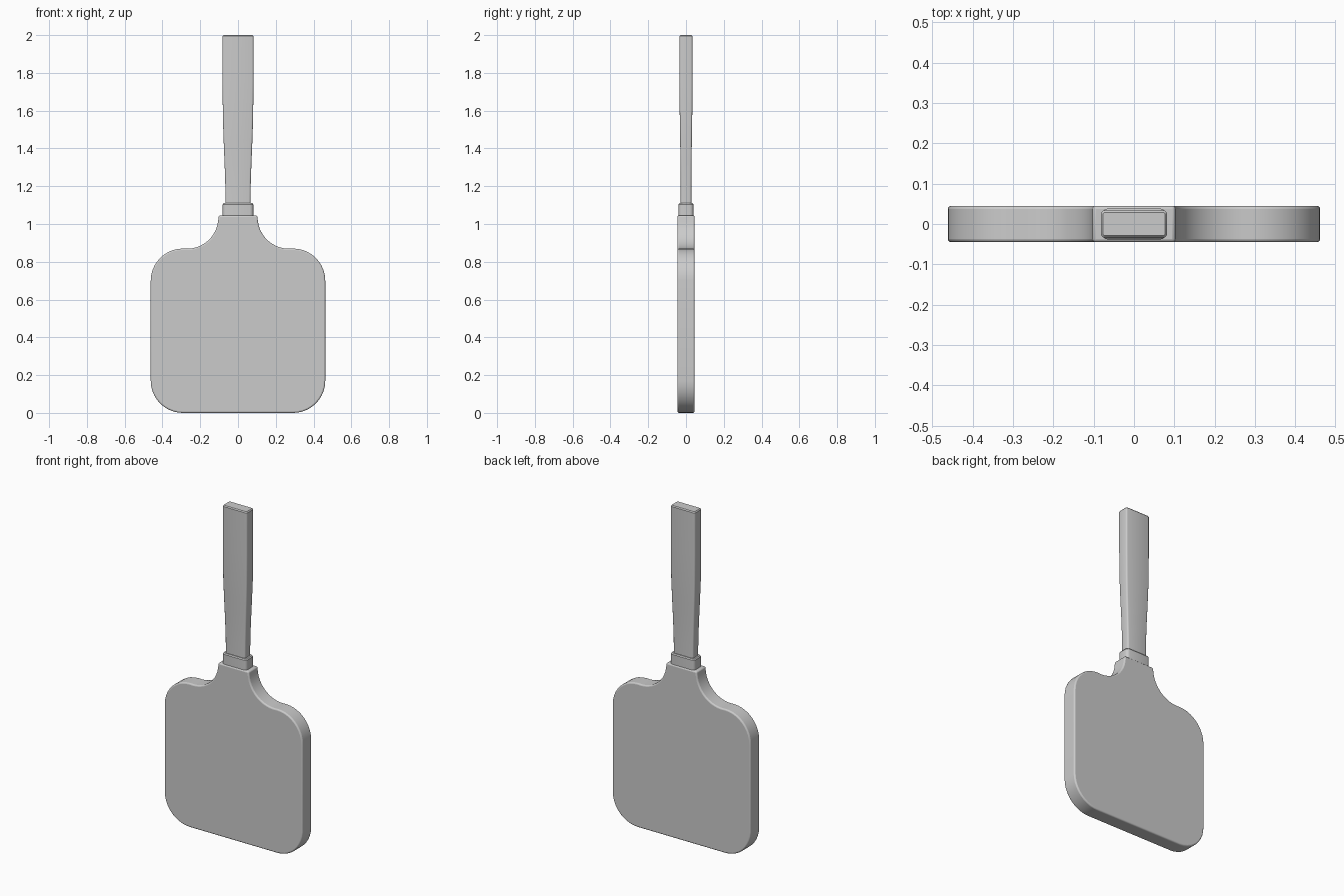
import bpy, bmesh
from math import sin, cos, radians

if "Cube" in bpy.data.objects:
    bpy.data.objects.remove(bpy.data.objects["Cube"])


def arc(cx, cy, r, a0, a1, n=10):
    return [(cx + r * cos(radians(a0 + (a1 - a0) * i / n)),
             cy + r * sin(radians(a0 + (a1 - a0) * i / n))) for i in range(n + 1)]


def finish(bm, name, bevel=0.0):
    bmesh.ops.recalc_face_normals(bm, faces=bm.faces)
    me = bpy.data.meshes.new(name)
    bm.to_mesh(me)
    bm.free()
    ob = bpy.data.objects.new(name, me)
    bpy.context.collection.objects.link(ob)
    bpy.ops.object.select_all(action='DESELECT')
    ob.select_set(True)
    bpy.context.view_layer.objects.active = ob
    bpy.ops.object.shade_smooth_by_angle(angle=radians(35))
    if bevel:
        mod = ob.modifiers.new("edge_round", 'BEVEL')
        mod.width = bevel
        mod.segments = 3
        mod.limit_method = 'ANGLE'
        mod.angle_limit = radians(35)
        bpy.ops.object.modifier_move_to_index(modifier=mod.name, index=0)
    return ob


def ring(hx, hy, r, n=3):
    # rounded rectangle cross-section
    pts = []
    for sx, sy, a in ((1, 1, 0), (-1, 1, 90), (-1, -1, 180), (1, -1, 270)):
        pts += arc(sx * (hx - r), sy * (hy - r), r, a, a + 90, n)
    return pts


def loft(name, sections):
    # stack of (z, half width, half depth, corner radius)
    bm = bmesh.new()
    rows = [[bm.verts.new((x, y, z)) for x, y in ring(hx, hy, r)]
            for z, hx, hy, r in sections]
    for a, b in zip(rows, rows[1:]):
        for i in range(len(a)):
            j = (i + 1) % len(a)
            bm.faces.new((a[i], a[j], b[j], b[i]))
    bm.faces.new(rows[0])
    bm.faces.new(rows[-1])
    return finish(bm, name)


# Flat blade with rounded corners and flared neck
half = arc(0.292, 0.17, 0.17, -90, 0)
half += arc(0.292, 0.70, 0.17, 0, 90)
half += arc(0.27, 1.035, 0.166, 270, 188)
half += [(0.102, 1.045)]
outline = half + [(-x, z) for x, z in reversed(half)]
bm = bmesh.new()
face = bm.faces.new([bm.verts.new((x, -0.045, z)) for x, z in outline])
ext = bmesh.ops.extrude_face_region(bm, geom=[face])
bmesh.ops.translate(bm, vec=(0, 0.09, 0),
                    verts=[v for v in ext["geom"] if isinstance(v, bmesh.types.BMVert)])
finish(bm, "blade", 0.008)

# Collar joining blade and handle
loft("collar", [(1.035, 0.081, 0.039, 0.018), (1.104, 0.081, 0.039, 0.018),
                (1.11, 0.076, 0.034, 0.014)])

# Handle, gently flaring towards the end
loft("handle", [(1.10, 0.066, 0.028, 0.009), (1.20, 0.067, 0.028, 0.009),
                (1.32, 0.071, 0.029, 0.009), (1.44, 0.076, 0.031, 0.009),
                (1.56, 0.080, 0.033, 0.009), (1.75, 0.082, 0.034, 0.009),
                (1.994, 0.082, 0.034, 0.009), (2.0, 0.077, 0.029, 0.006)])
